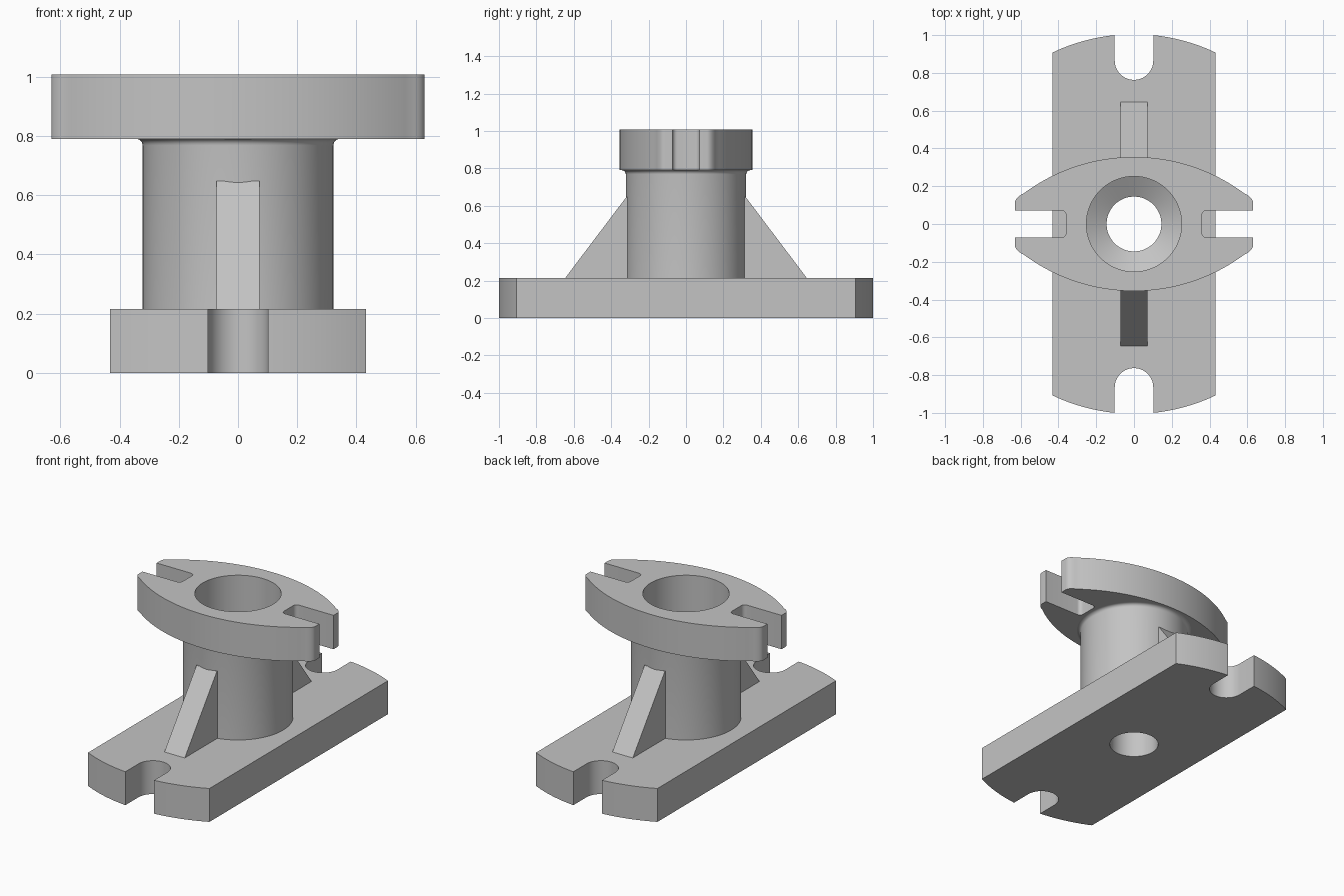
import bpy, bmesh
from math import sin, cos, pi, asin, radians

cube = bpy.data.objects.get("Cube")
if cube:
    bpy.data.objects.remove(cube, do_unlink=True)

# Single grey material
GREY = (0.55, 0.55, 0.55, 1)
mat = bpy.data.materials.new("light grey metal")
mat.use_nodes = True
mat.diffuse_color = GREY
mat.node_tree.nodes["Principled BSDF"].inputs["Base Color"].default_value = GREY

# Shared sizes
BASE_TOP, FLANGE_BOTTOM, FLANGE_TOP = 0.215, 0.79, 1.008
SHAFT_R, BORE_R, DRAIN_R = 0.322, 0.252, 0.145
SEGMENTS = 96


def finish(name, bm):
    bmesh.ops.recalc_face_normals(bm, faces=bm.faces)
    mesh = bpy.data.meshes.new(name)
    bm.to_mesh(mesh)
    bm.free()
    mesh.materials.append(mat)
    obj = bpy.data.objects.new(name, mesh)
    bpy.context.collection.objects.link(obj)
    bpy.ops.object.select_all(action="DESELECT")
    obj.select_set(True)
    bpy.context.view_layer.objects.active = obj
    bpy.ops.object.shade_smooth_by_angle(angle=radians(30))
    return obj


def arc(cx, cy, r, start, end, n):
    """Points along an arc, angles in radians."""
    angles = [start + (end - start) * i / n for i in range(n + 1)]
    return [(cx + r * cos(a), cy + r * sin(a)) for a in angles]


def four_way(quarter):
    """Mirror a quarter outline, running from one axis to the other, into a loop."""
    half = quarter + [(-x, y) for x, y in reversed(quarter)]
    if abs(quarter[0][0]) < 1e-6:
        half = quarter + [(x, -y) for x, y in reversed(quarter)]
        return half + [(-x, y) for x, y in reversed(half)]
    return half + [(x, -y) for x, y in reversed(half)]


def plate(name, outline, hole_r, z0, z1):
    """Extrude an outline with a round hole through its centre."""
    bm = bmesh.new()
    for loop in (outline, arc(0, 0, hole_r, 0, 2 * pi, SEGMENTS)):
        verts = [bm.verts.new((x, y, z0)) for x, y in loop]
        for i, v in enumerate(verts):
            a, b = v, verts[(i + 1) % len(verts)]
            if (a.co - b.co).length > 1e-6:
                bm.edges.new((a, b))
    bmesh.ops.remove_doubles(bm, verts=bm.verts, dist=1e-5)
    bmesh.ops.triangle_fill(bm, edges=bm.edges, use_beauty=True)
    result = bmesh.ops.extrude_face_region(bm, geom=bm.faces[:])
    top = [g for g in result["geom"] if isinstance(g, bmesh.types.BMVert)]
    bmesh.ops.translate(bm, verts=top, vec=(0, 0, z1 - z0))
    return finish(name, bm)


# Base plate: straight sides, rounded ends, open slot at each end
END_R, HALF_W, SLOT = 1.005, 0.432, 0.102
base_quarter = [(HALF_W, 0)]
base_quarter += arc(0, 0, END_R, pi / 2 - asin(HALF_W / END_R),
                    pi / 2 - asin(SLOT / END_R), 12)
base_quarter += arc(0, 0.865, SLOT, 0, -pi / 2, 14)
plate("base_plate", four_way(base_quarter), DRAIN_R, 0, BASE_TOP)

# Top flange: lens shape with rounded tips and a slot at each side
R, TIP_X, TIP_Y, GAP, FILLET = 0.98, 0.585, 0.355, 0.072, 0.025
flange_quarter = arc(0, TIP_Y - R, R, pi / 2, pi / 2 - asin(TIP_X / R), 24)
ax, ay = flange_quarter[-1]
bx, by, cy = 0.63, 0.112, 0.14
for i in range(1, 9):
    t = i / 8
    flange_quarter.append(((1 - t) ** 2 * ax + (1 - (1 - t) ** 2) * bx,
                           (1 - t) ** 2 * ay + 2 * t * (1 - t) * cy + t * t * by))
flange_quarter.append((bx, GAP))
flange_quarter += arc(0.36 + FILLET, GAP - FILLET, FILLET, pi / 2, pi, 6)
flange_quarter.append((0.36, 0))
plate("top_flange", four_way(flange_quarter), BORE_R, FLANGE_BOTTOM, FLANGE_TOP)

# Hollow column: outer wall, fillet under the flange, bore with conical floor
NECK = 0.022
profile = [(SHAFT_R, BASE_TOP)]
profile += arc(SHAFT_R + NECK, FLANGE_BOTTOM - NECK, NECK, pi, pi / 2, 6)
profile += [(BORE_R, FLANGE_BOTTOM), (BORE_R, BASE_TOP + 0.062),
            (DRAIN_R, BASE_TOP)]
bm = bmesh.new()
verts = [bm.verts.new((r, 0, z)) for r, z in profile]
edges = [bm.edges.new((verts[i], verts[(i + 1) % len(verts)]))
         for i in range(len(verts))]
bmesh.ops.spin(bm, geom=verts + edges, axis=(0, 0, 1), cent=(0, 0, 0),
               angle=2 * pi, steps=SEGMENTS)
bmesh.ops.remove_doubles(bm, verts=bm.verts, dist=1e-5)
finish("column", bm)

# Triangular ribs at the front and back of the column
RIB_HALF = 0.0725
rib_profile = [(0.29, BASE_TOP), (0.645, BASE_TOP), (0.318, 0.648), (0.29, 0.648)]
for name, side in (("front_rib", -1), ("back_rib", 1)):
    bm = bmesh.new()
    face = bm.faces.new([bm.verts.new((-RIB_HALF, side * y, z))
                         for y, z in rib_profile])
    result = bmesh.ops.extrude_face_region(bm, geom=[face])
    moved = [g for g in result["geom"] if isinstance(g, bmesh.types.BMVert)]
    bmesh.ops.translate(bm, verts=moved, vec=(2 * RIB_HALF, 0, 0))
    finish(name, bm)
